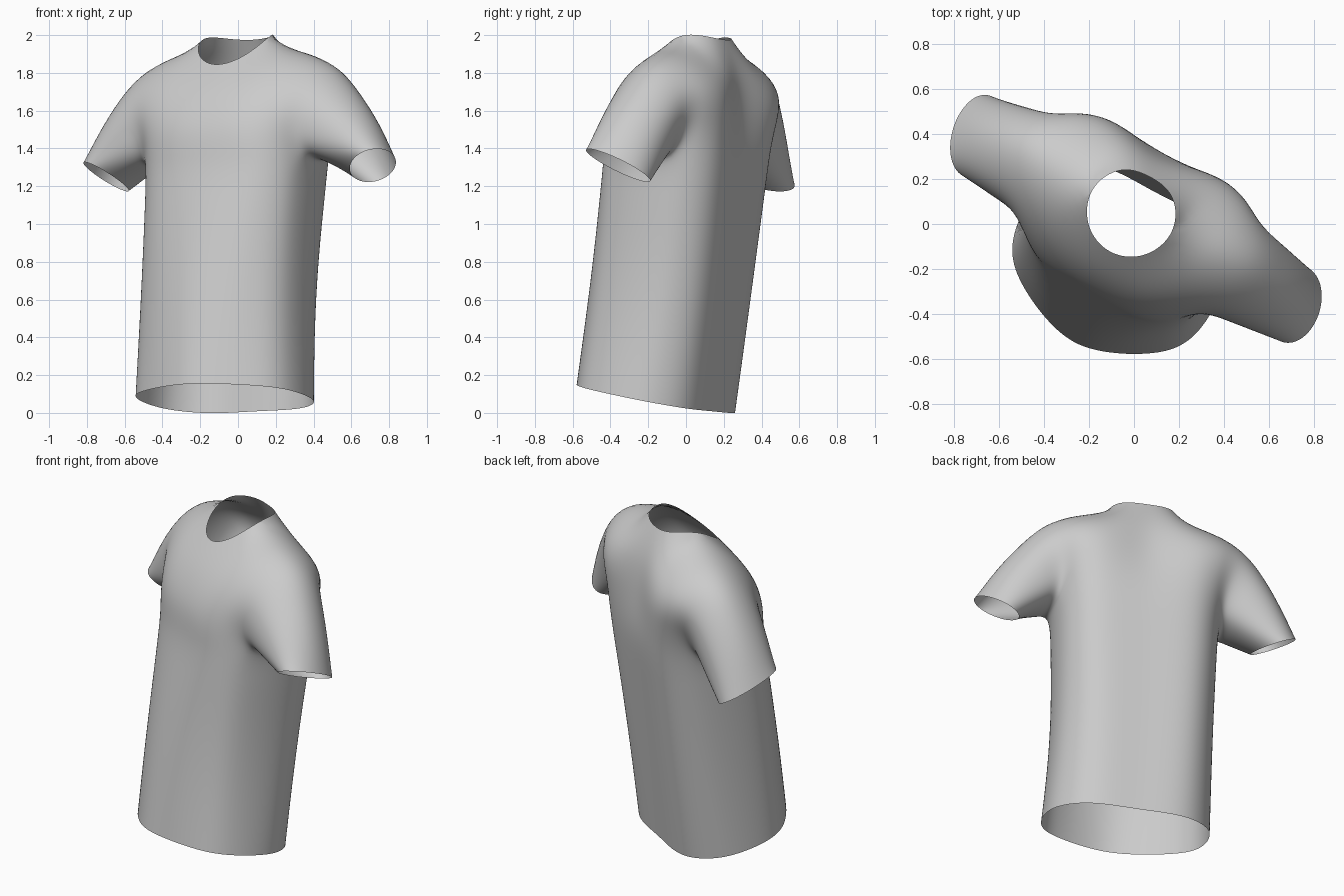
import bpy, bmesh, math
from mathutils import Vector

if "Cube" in bpy.data.objects:
    bpy.data.objects.remove(bpy.data.objects["Cube"])

TURN = math.radians(-28)          # the wearer is turned about z
CO, SI = math.cos(TURN), math.sin(TURN)
LEVELS = 6                        # torso rows from hem to armpit


def clamp(t):
    return max(0.0, min(1.0, t))


def place(p):
    """Shirt frame (u across, v depth) to world, with a slight lean of the shoulders."""
    u, v, z = p
    z += 0.04 * u * clamp((z - 0.6) / 0.7)
    u -= 0.035 * clamp((z - 1.3) / 0.5) * clamp((1.1 - abs(u)) / 0.4)
    return Vector((u * CO - v * SI, u * SI + v * CO, z))


def torso_point(k, t, s):
    """Column k (0 front centre, 5 side, 10 back centre) at height fraction t."""
    ang = math.radians(-90 + 18 * k)
    n = 2.5 + 0.5 * t
    wave = math.sin(math.pi * t)
    a = (0.475 - 0.005 * t - 0.018 * wave) * 1.015
    b = 0.365
    c, d = math.cos(ang), math.sin(ang)
    u = a * math.copysign(abs(c) ** (2 / n), c) if abs(c) > 1e-6 else 0.0
    v = b * math.copysign(abs(d) ** (2 / n), d) if abs(d) > 1e-6 else 0.0
    # hollow spine, soft drape and a forward fold at the front of the hem
    v += {2: -0.008 * t, 8: 0.01, 10: -0.025}.get(k, 0)
    v -= {0: 0.07, 1: 0.025}.get(k, 0) * (1 - t)
    v -= {0: 0.02, 1: 0.015}.get(k, 0) * (t + wave * 0.7)
    v += -0.174 * (1 - t)
    u = s * u + 0.013 * (1 - t) - 0.012 * wave
    x, y = u * CO - v * SI, u * SI + v * CO
    hem = 0.04 - 0.19 * y - 0.05 * x
    top = 1.36 if k in (4, 6) else 1.33
    return Vector((u, v, hem * (1 - t) + top * t))


# upper body rows: column -> (u, v, z)
CHEST = {0: (0, -.375, 1.51), 1: (.15, -.375, 1.51), 2: (.28, -.35, 1.51),
         3: (.39, -.29, 1.51), 4: (.46, -.21, 1.50),
         6: (.47, .235, 1.50), 7: (.41, .32, 1.52), 8: (.29, .37, 1.53),
         9: (.15, .355, 1.53), 10: (0, .325, 1.53)}
YOKE = {0: (0, -.285, 1.70), 1: (.16, -.275, 1.715), 2: (.30, -.235, 1.765),
        3: (.43, -.20, 1.75), 4: (.54, -.18, 1.70),
        6: (.55, .29, 1.69), 7: (.44, .355, 1.74), 8: (.30, .37, 1.77),
        9: (.15, .335, 1.785), 10: (0, .30, 1.785)}
SEAM = {0: (0, -.18, 1.825), 1: (.155, -.115, 1.885), 2: (.225, .05, 2.01),
        3: (.40, .07, 1.96), 4: (.59, .09, 1.875),
        9: (.14, .205, 1.985), 10: (0, .225, 1.97)}
SEAM.update({8: SEAM[2], 7: SEAM[3], 6: SEAM[4]})

# sleeve opening
CUFF = Vector((.80, .018, 1.28))
CUFF_TOP = Vector((.12, .019, .048)) * 1.07

bm = bmesh.new()


def quad(*pts):
    bm.faces.new([bm.verts.new(place(p)) for p in pts])


for s in (1, -1):
    def side(p):
        return Vector((s * p[0], p[1], p[2]))

    # torso tube
    rows = [[torso_point(k, i / LEVELS, s) for k in range(11)] for i in range(LEVELS + 1)]
    for lo, hi in zip(rows, rows[1:]):
        for k in range(10):
            quad(lo[k], lo[k + 1], hi[k + 1], hi[k])
    armpit = rows[-1]

    # chest, back and shoulders
    upper = [dict(enumerate(armpit))] + [{k: side(p) for k, p in r.items()}
                                         for r in (CHEST, YOKE, SEAM)]
    for lo, hi in zip(upper, upper[1:]):
        for k in (0, 1, 2, 3, 6, 7, 8, 9):
            quad(lo[k], lo[k + 1], hi[k + 1], hi[k])

    # sleeve lofted from the armhole to the cuff
    hole = [armpit[5], armpit[4], upper[1][4], upper[2][4], upper[3][4],
            upper[2][6], upper[1][6], armpit[6]]
    # the cuffs are cut at slightly different angles
    cuff_front = Vector((.037 if s > 0 else -.015, -.19 if s > 0 else -.205, .075))
    cuff = [side(CUFF - CUFF_TOP * math.cos(j * math.pi / 4)
                 + cuff_front * math.sin(j * math.pi / 4)) for j in range(8)]
    rings = [hole]
    for t in (.3, .65, 1):
        ring = []
        for j in range(8):
            p = hole[j].lerp(cuff[j], t)
            bulge = math.sin(math.pi * t) * 0.025 * max(0, -math.cos(j * math.pi / 4))
            ring.append(p + Vector((s * bulge, 0, bulge)))
        rings.append(ring)
    for lo, hi in zip(rings, rings[1:]):
        for j in range(8):
            m = (j + 1) % 8
            quad(lo[j], lo[m], hi[m], hi[j])

bmesh.ops.remove_doubles(bm, verts=bm.verts, dist=0.0005)
bmesh.ops.recalc_face_normals(bm, faces=bm.faces)
mesh = bpy.data.meshes.new("tshirt")
bm.to_mesh(mesh)
bm.free()
for f in mesh.polygons:
    f.use_smooth = True
shirt = bpy.data.objects.new("tshirt", mesh)
bpy.context.collection.objects.link(shirt)

# smooth cloth surface
sub = shirt.modifiers.new("smooth_cloth", 'SUBSURF')
sub.levels = sub.render_levels = 3
